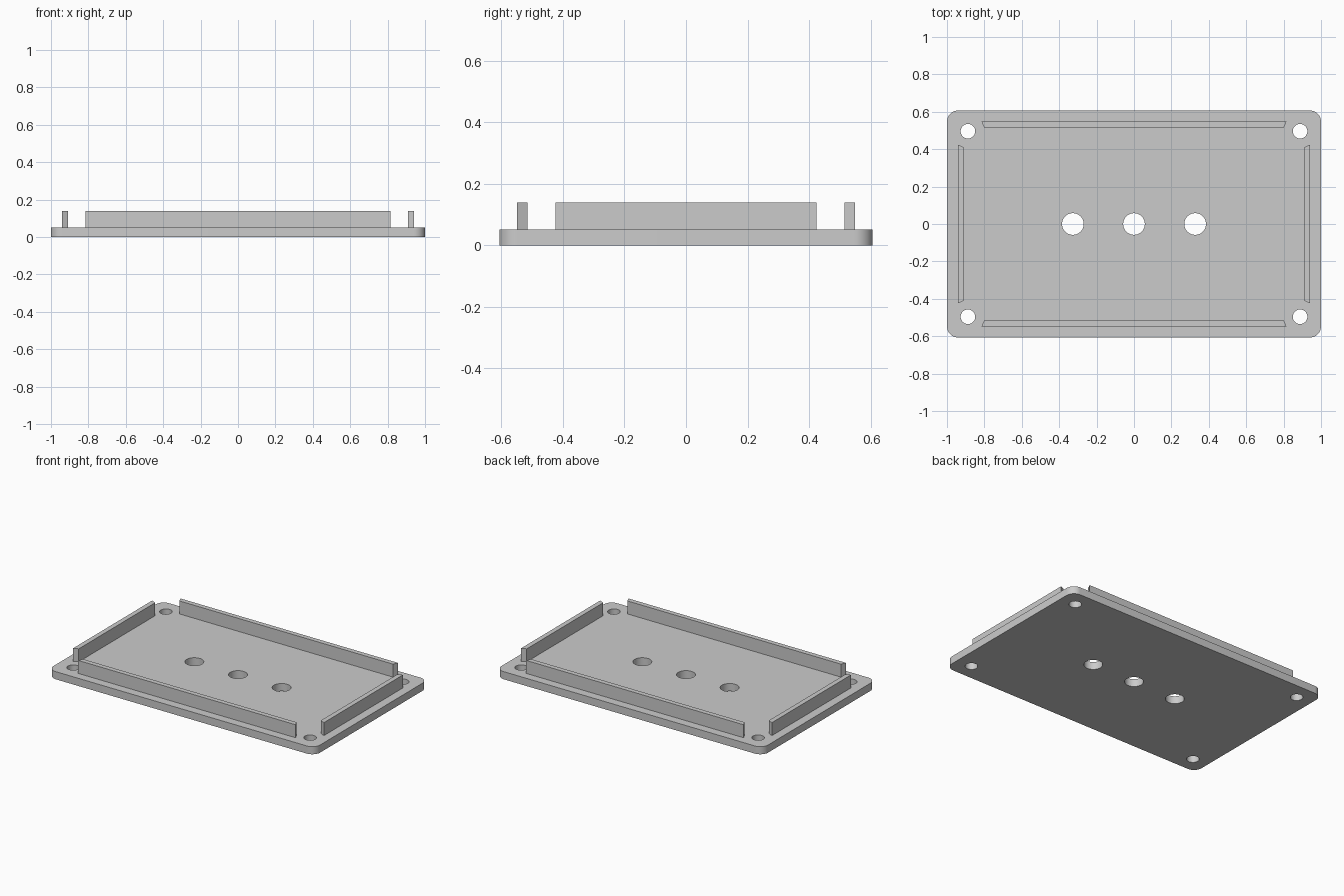
import bpy, bmesh, math

cube = bpy.data.objects.get("Cube")
if cube:
    bpy.data.objects.remove(cube, do_unlink=True)

HALF_X, HALF_Y, CORNER = 1.0, 0.607, 0.06
PLATE_TOP, RAIL_TOP = 0.052, 0.14
RAIL_WIDTH, MITRE = 0.033, 0.015

grey = bpy.data.materials.new("plain grey")
grey.use_nodes = True
colour = (0.6, 0.6, 0.6, 1)
grey.diffuse_color = colour
grey.node_tree.nodes["Principled BSDF"].inputs["Base Color"].default_value = colour


def arc(cx, cy, radius, start, sweep, steps):
    """Points along an arc, end included."""
    angles = [start + sweep * i / steps for i in range(steps + 1)]
    return [(cx + radius * math.cos(a), cy + radius * math.sin(a)) for a in angles]


def circle(cx, cy, radius, steps=40):
    return arc(cx, cy, radius, 0, math.tau, steps)[:-1]


def extrude_outline(name, loops, bottom, top):
    """Fill the first loop, leave the others as holes, and raise it to a solid."""
    bm = bmesh.new()
    edges = []
    for loop in loops:
        verts = [bm.verts.new((x, y, bottom)) for x, y in loop]
        edges += [bm.edges.new((v, verts[i - 1])) for i, v in enumerate(verts)]
    bmesh.ops.triangle_fill(bm, edges=edges, use_beauty=True, normal=(0, 0, 1))
    raised = bmesh.ops.extrude_face_region(bm, geom=bm.faces[:], use_keep_orig=True)
    moved = [g for g in raised["geom"] if isinstance(g, bmesh.types.BMVert)]
    bmesh.ops.translate(bm, verts=moved, vec=(0, 0, top - bottom))
    bmesh.ops.recalc_face_normals(bm, faces=bm.faces[:])
    mesh = bpy.data.meshes.new(name)
    bm.to_mesh(mesh)
    bm.free()
    mesh.materials.append(grey)
    obj = bpy.data.objects.new(name, mesh)
    bpy.context.collection.objects.link(obj)
    return obj


# Rounded plate with four screw holes and three central holes
outline = []
for i, (sx, sy) in enumerate([(1, 1), (-1, 1), (-1, -1), (1, -1)]):
    outline += arc(sx * (HALF_X - CORNER), sy * (HALF_Y - CORNER), CORNER,
                   i * math.pi / 2, math.pi / 2, 12)
screw_holes = [circle(sx * 0.888, sy * 0.496, 0.039) for sx in (-1, 1) for sy in (-1, 1)]
centre_holes = [circle(x, 0, 0.058) for x in (-0.327, 0, 0.327)]
plate = extrude_outline("cover_plate", [outline] + screw_holes + centre_holes, 0, PLATE_TOP)
bpy.ops.object.select_all(action="DESELECT")
plate.select_set(True)
bpy.context.view_layer.objects.active = plate
bpy.ops.object.shade_smooth_by_angle(angle=math.radians(30))


# Raised locating rails, longer on the outside with mitred ends
def rail(name, half_length, outer, turn):
    inner = outer - RAIL_WIDTH
    short = half_length - MITRE
    profile = [(-half_length, -outer), (half_length, -outer), (short, -inner), (-short, -inner)]
    obj = extrude_outline(name, [profile], PLATE_TOP, RAIL_TOP)
    obj.rotation_euler.z = turn * math.pi / 2


for turn, side in enumerate(["front", "left", "back", "right"]):
    half_length, outer = (0.424, 0.941) if turn % 2 else (0.816, 0.549)
    rail(side + "_rail", half_length, outer, turn)
